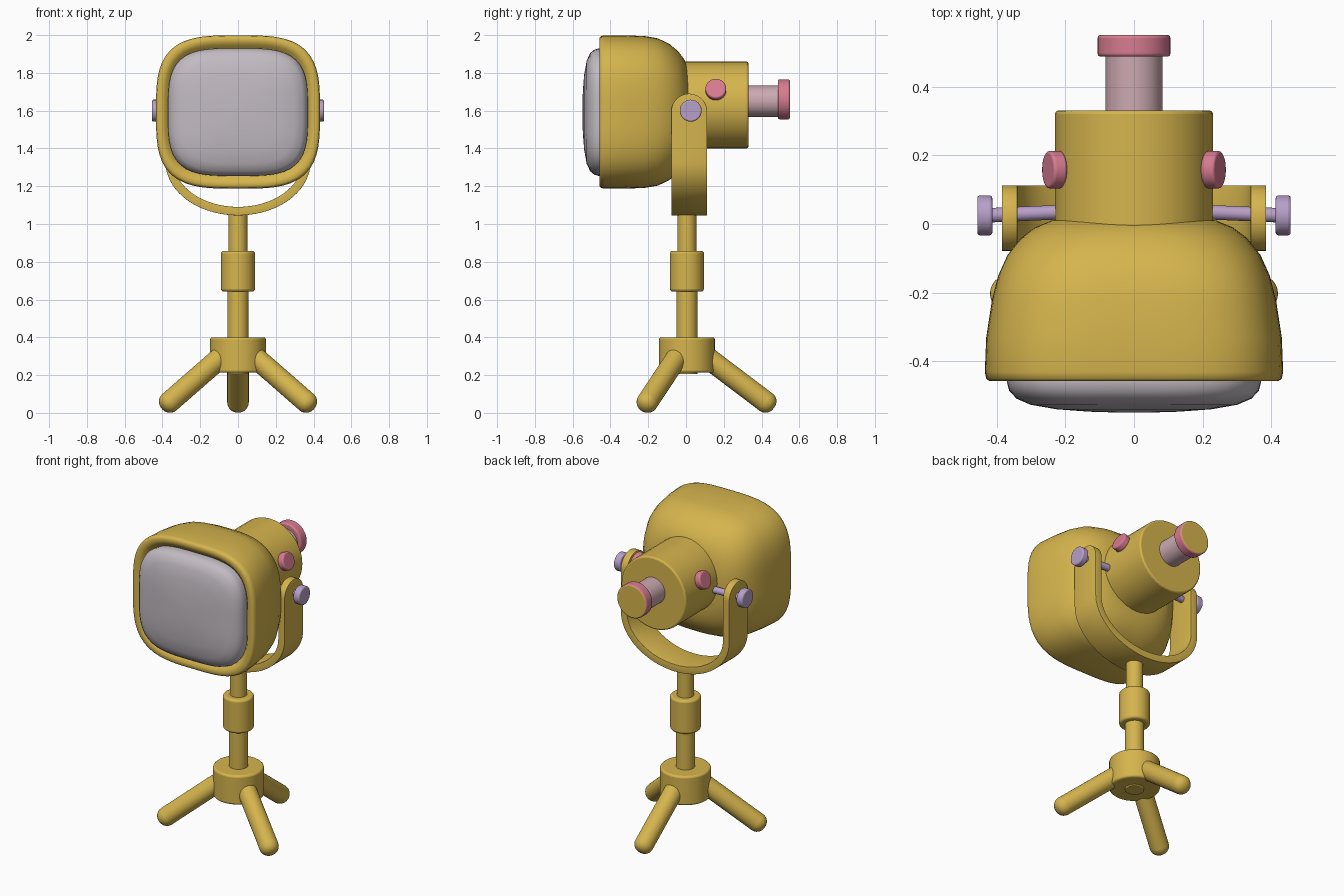
import bpy, bmesh, math
from mathutils import Vector

cube = bpy.data.objects.get("Cube")
if cube:
    bpy.data.objects.remove(cube, do_unlink=True)


def material(name, rgb):
    m = bpy.data.materials.new(name)
    m.use_nodes = True
    m.diffuse_color = (*rgb, 1)
    m.node_tree.nodes["Principled BSDF"].inputs["Base Color"].default_value = (*rgb, 1)
    return m


YELLOW = material("mustard yellow", (0.67, 0.46, 0.075))
GREY = material("lens grey", (0.54, 0.50, 0.54))
PINK = material("rose pink", (0.68, 0.20, 0.28))
PALE = material("pale pink", (0.60, 0.40, 0.44))
LILAC = material("lilac", (0.48, 0.35, 0.58))


def finish(bm, name, mat, angle=40):
    bmesh.ops.recalc_face_normals(bm, faces=bm.faces)
    mesh = bpy.data.meshes.new(name)
    bm.to_mesh(mesh)
    bm.free()
    mesh.materials.append(mat)
    obj = bpy.data.objects.new(name, mesh)
    bpy.context.collection.objects.link(obj)
    bpy.ops.object.select_all(action='DESELECT')
    obj.select_set(True)
    bpy.context.view_layer.objects.active = obj
    bpy.ops.object.shade_smooth_by_angle(angle=math.radians(angle))
    return obj


def add_bevel(obj, width, segments=3):
    mod = obj.modifiers.new("rounded edges", 'BEVEL')
    mod.width = width
    mod.segments = segments
    mod.limit_method = 'ANGLE'
    mod.angle_limit = math.radians(50)


def rod(name, start, end, radius, mat, bevel=0.012, segments=3):
    """Round bar between two points with rounded ends."""
    a, b = Vector(start), Vector(end)
    bm = bmesh.new()
    bmesh.ops.create_cone(bm, cap_ends=True, segments=40, radius1=radius,
                          radius2=radius, depth=(b - a).length)
    turn = (b - a).to_track_quat('Z', 'Y').to_matrix()
    bmesh.ops.rotate(bm, matrix=turn, verts=bm.verts)
    bmesh.ops.translate(bm, vec=(a + b) / 2, verts=bm.verts)
    obj = finish(bm, name, mat)
    add_bevel(obj, bevel, segments)
    return obj


def loft(name, rings, zc, mat, sides=72):
    """Skin of rounded-square rings (y, half width, half height, squareness)."""
    bm = bmesh.new()
    loops = []
    for y, sx, sz, n in rings:
        loop = []
        for i in range(sides):
            t = math.tau * i / sides
            c, s = math.cos(t), math.sin(t)
            r = (abs(c) ** n + abs(s) ** n) ** (-1 / n)
            loop.append(bm.verts.new((sx * r * c, y, zc + sz * r * s)))
        loops.append(loop)
    for p, q in zip(loops, loops[1:]):
        for i in range(sides):
            j = (i + 1) % sides
            bm.faces.new((p[i], p[j], q[j], q[i]))
    bm.faces.new(loops[0])
    bm.faces.new(loops[-1])
    return finish(bm, name, mat, 50)


# Lamp head with a raised rim around the lens
loft("lamp_head", [
    (-0.42, 0.355, 0.325, 3.6), (-0.435, 0.372, 0.343, 3.6),
    (-0.45, 0.385, 0.358, 3.5), (-0.457, 0.40, 0.375, 3.4),
    (-0.457, 0.42, 0.393, 3.4), (-0.45, 0.43, 0.402, 3.4),
    (-0.43, 0.434, 0.406, 3.4), (-0.33, 0.43, 0.406, 3.3),
    (-0.22, 0.413, 0.402, 3.2), (-0.15, 0.395, 0.39, 3.1),
    (-0.09, 0.368, 0.362, 2.9), (-0.04, 0.328, 0.32, 2.7),
    (-0.01, 0.288, 0.28, 2.5), (0.01, 0.24, 0.235, 2.3),
    (0.02, 0.18, 0.18, 2.1)], 1.593, YELLOW)

# Domed lens
loft("lens", [
    (-0.41, 0.365, 0.335, 3.6), (-0.46, 0.37, 0.338, 3.6),
    (-0.485, 0.363, 0.331, 3.6), (-0.508, 0.342, 0.312, 3.6),
    (-0.526, 0.30, 0.272, 3.5), (-0.539, 0.225, 0.20, 3.2),
    (-0.546, 0.13, 0.115, 2.6), (-0.549, 0.03, 0.03, 2)], 1.592, GREY)

# Rear housing, tube and end cap
rod("rear_housing", (0, -0.06, 1.63), (0, 0.33, 1.63), 0.23, YELLOW, 0.01)
rod("rear_tube", (0, 0.3, 1.65), (0, 0.51, 1.65), 0.083, PALE, 0.004)
cap = rod("end_cap", (0, 0.487, 1.66), (0, 0.55, 1.66), 0.106, PINK, 0.009)
cap.data.materials.append(YELLOW)
for face in cap.data.polygons:
    if face.normal.y > 0.9:
        face.material_index = 1

# Yoke: a flat U-shaped band with rounded arm tips
half_w, pivot_y, pivot_z, bend_z = 0.095, 0.017, 1.595, 1.33
arm = []
for i in range(13):
    t = math.radians(88) * (1 - i / 12)
    arm.append((0.362, pivot_z + half_w * math.sin(t), half_w * math.cos(t)))
arm += [(0.362, pivot_z + (bend_z - pivot_z) * k / 4, half_w) for k in range(1, 4)]
bend = [(0.362 * math.cos(math.pi * i / 36),
         bend_z - 0.262 * math.sin(math.pi * i / 36), half_w) for i in range(37)]
path = arm + bend + [(-x, z, w) for x, z, w in reversed(arm)]
bm = bmesh.new()
rows = [[bm.verts.new((x, pivot_y + s * w, z)) for s in (-1, 1)] for x, z, w in path]
for p, q in zip(rows, rows[1:]):
    bm.faces.new((p[0], p[1], q[1], q[0]))
yoke = finish(bm, "yoke", YELLOW)
solid = yoke.modifiers.new("thickness", 'SOLIDIFY')
solid.thickness = 0.045
solid.offset = 0
add_bevel(yoke, 0.012)

# Pivot screws and side knobs
for side, label in ((1, "left"), (-1, "right")):
    rod(label + "_pivot_pin", (side * 0.2, 0.035, 1.6), (side * 0.43, 0.025, 1.6),
        0.021, LILAC, 0.003)
    rod(label + "_pivot_head", (side * 0.412, 0.025, 1.6), (side * 0.456, 0.025, 1.6),
        0.058, LILAC, 0.008)
    out = Vector((side * 0.94, 0, 0.34))
    knob = Vector((side * 0.232, 0.158, 1.712))
    rod(label + "_knob", knob - out * 0.022, knob + out * 0.02, 0.055, PINK, 0.008)

# Stand
rod("upper_pole", (0, 0.005, 0.8), (0, 0.005, 1.075), 0.05, YELLOW, 0.004)
rod("pole_collar", (0, 0.005, 0.642), (0, 0.005, 0.858), 0.09, YELLOW, 0.014)
rod("lower_pole", (0, 0.005, 0.205), (0, 0.005, 0.68), 0.056, YELLOW, 0.004)
rod("leg_hub", (0, 0.005, 0.213), (0, 0.005, 0.4), 0.148, YELLOW, 0.012)

# Three splayed legs
for label, degrees in (("front_left", -30), ("front_right", 210), ("back", 90)):
    d = Vector((math.cos(math.radians(degrees)), math.sin(math.radians(degrees)), 0))
    top = d * 0.075 + Vector((0, 0.005, 0.317))
    foot = d * 0.46 + Vector((0, 0.005, 0.026))
    rod(label + "_leg", top, foot, 0.057, YELLOW, 0.05, 6)
